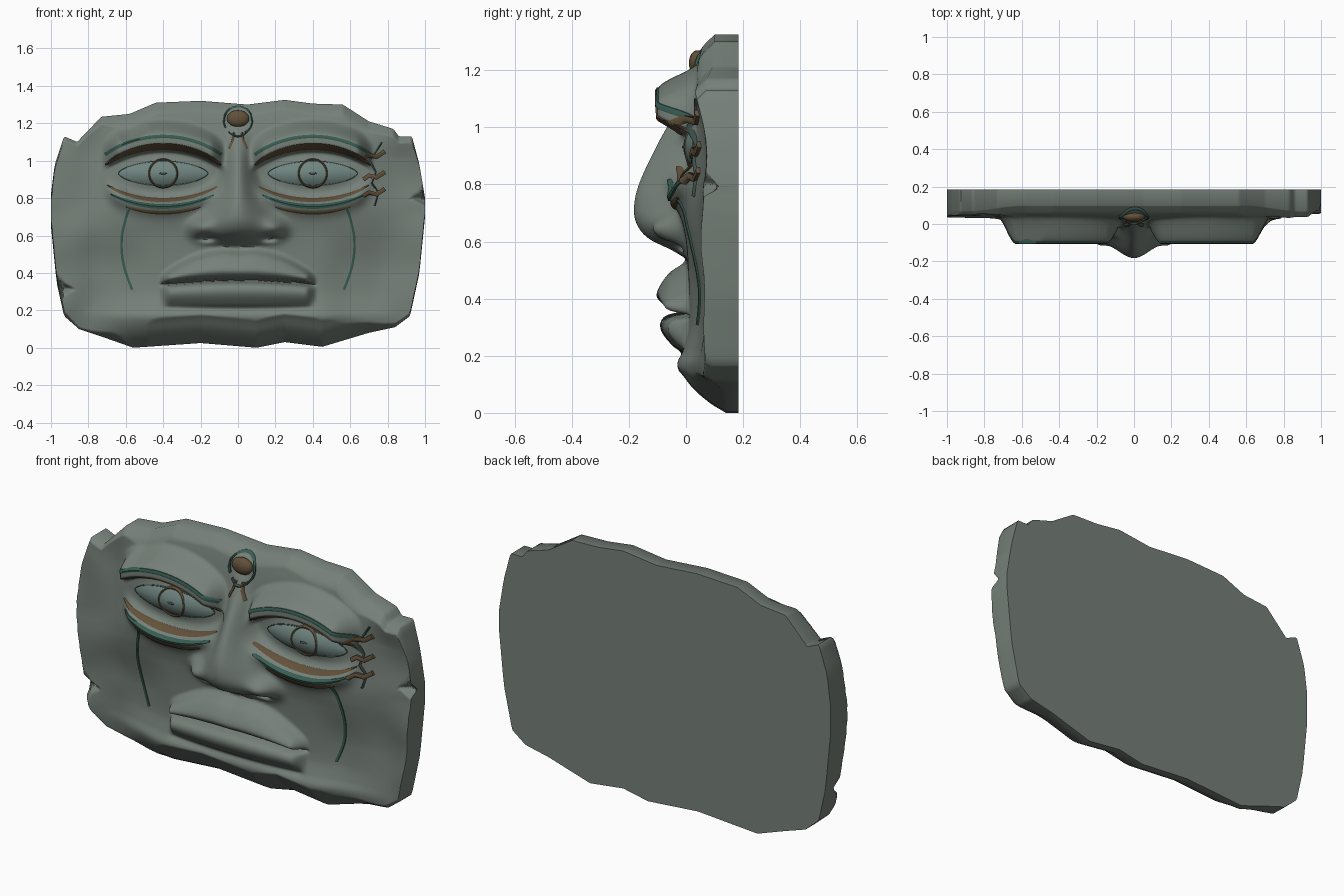
import bpy, bmesh, math
from mathutils import noise, Vector

if "Cube" in bpy.data.objects:
    bpy.data.objects.remove(bpy.data.objects["Cube"])

def mat(name, rgb):
    m = bpy.data.materials.new(name)
    m.diffuse_color = (*rgb, 1)
    m.use_nodes = True
    m.node_tree.nodes["Principled BSDF"].inputs["Base Color"].default_value = m.diffuse_color
    return m

STONE = mat("stone", (.18, .215, .19))
GREEN = mat("green_inlay", (.04, .11, .085))
BROWN = mat("bronze_inlay", (.12, .082, .042))
EYE = mat("eye_glaze", (.16, .235, .215))
DARK = mat("dark_line", (.05, .085, .075))

def ss(a, b, v):
    t = min(1, max(0, (v - a) / (b - a)))
    return t * t * (3 - 2 * t)

def interp(pts, v):
    if v <= pts[0][0]:
        return pts[0][1]
    for (a, p), (b, q) in zip(pts, pts[1:]):
        if v <= b:
            return p + (q - p) * (v - a) / (b - a)
    return pts[-1][1]

def spline(pts, v):
    """smooth curve through the profile points"""
    n = len(pts)
    v = min(max(v, pts[0][0]), pts[-1][0])
    i = next(k for k in range(n - 1) if v <= pts[k + 1][0])
    def slope(k):
        (a, p), (b, q) = pts[max(k - 1, 0)], pts[min(k + 1, n - 1)]
        return (q - p) / (b - a)
    (a, p), (b, q) = pts[i], pts[i + 1]
    h = b - a
    t = (v - a) / h
    return (p * (1 + 2 * t) * (1 - t) ** 2 + q * t * t * (3 - 2 * t)
            + h * slope(i) * t * (1 - t) ** 2 - h * slope(i + 1) * t * t * (1 - t))

# broken outline of the slab
TOP = [(-1, .82), (-.98, .98), (-.93, 1.13), (-.86, 1.1), (-.73, 1.235), (-.58, 1.25), (-.44, 1.31), (-.2, 1.32),
       (.05, 1.3), (.25, 1.325), (.4, 1.305), (.56, 1.3), (.7, 1.21), (.83, 1.17), (.86, 1.13), (.93, 1.13),
       (.97, .98), (1, .8)]
BOT = [(-1, .65), (-.97, .35), (-.93, .17), (-.85, .1), (-.73, .06), (-.56, 0), (-.2, .025), (.1, 0), (.25, .03),
       (.45, .005), (.7, .08), (.84, .11), (.92, .17), (.97, .4), (1, .7)]
# depth profiles along z
BASE = [(0, .14), (.03, .09), (.07, .035), (.12, -.01), (.17, -.03), (.22, -.01), (.3, .01), (.45, .01), (.6, 0),
        (.74, -.02), (.95, .01), (1.1, .02), (1.22, .04), (1.33, .07)]
RIDGE = [(.54, 0), (.57, -.05), (.61, -.13), (.66, -.172), (.72, -.182), (.8, -.165), (.93, -.105), (1.03, -.05),
         (1.1, -.01), (1.18, .03)]
NOSE_W = [(.54, .27), (.6, .31), (.66, .3), (.73, .23), (.82, .16), (.95, .11), (1.1, .08)]
UPPER = [(0, .03), (.06, -.05), (.16, -.09), (.3, -.103), (.55, -.08), (.8, -.04), (1, -.01)]
LOWER = [(0, .03), (.08, -.055), (.22, -.087), (.45, -.085), (.75, -.045), (1, 0)]

def arcs(a):
    k = max(0, 1 - ((a - .4) / .33) ** 2) ** .8
    return .95 + .12 * k, .865 - .105 * k

def surf(x, z):
    """front depth (y) of the carved face"""
    a = abs(x)
    w = ss(.45, .95, a)
    y = spline(BASE, z) * (1 - w) + .055 * w
    y += .03 * ss(.4, .62, a) * ss(.66, .4, z) * ss(1, .75, a)
    y += .04 * ss(.6, .9, a) * noise.noise(Vector((x * 4, 2.3, z * 4)))
    # eye socket, eyeball swell, lower lid and hood
    upper, low = arcs(a)
    d = math.hypot((a - .4) / .32, (z - .92) / .15)
    y += (.03 - y) * ss(1.15, .75, d)
    d = math.hypot((a - .4) / .29, (z - .93) / .11)
    y -= .03 * ss(1, 0, d)
    win = ss(.73, .63, a) * ss(.05, .15, a)
    y -= .04 * win * math.exp(-((z - low) / .05) ** 2)
    hood = ss(upper - .03, upper + .025, z) * ss(upper + .16, upper + .06, z)
    y += (-.1 - y) * hood * win
    # nose, wings and nostrils
    if .53 < z < 1.18:
        p = 1 - ss(.0, 1, a / spline(NOSE_W, z))
        y = min(y, y + (spline(RIDGE, z) - y) * p)
        y -= .055 * math.exp(-((a - .2) / .06) ** 2 - ((z - .64) / .05) ** 2)
        y += .05 * math.exp(-((a - .165) / .04) ** 2 - ((z - .585) / .014) ** 2)
    # lips
    edge = ss(.425, .36, a)
    crease = .36 - .02 * (a / .4) ** 2
    peak = spline([(0, .545), (.1, .55), (.25, .51), (.43, .41)], a)
    fall = .035 * (a / .4) ** 2
    if crease <= z <= peak:
        y += (spline(UPPER, (z - crease) / (peak - crease)) + fall - y) * edge * ss(peak, peak - .06, z)
    elif .19 < z < crease:
        y += (spline(LOWER, (crease - z) / (crease - .19)) + fall - y) * edge * ss(.19, .235, z)
    # worn top and bottom edges, two chips in the sides
    low_d, top_d = z - interp(BOT, x), interp(TOP, x) - z
    if low_d < .2:
        worn = spline([(0, .14), (.03, .09), (.08, .03), (.16, -.04), (.2, -.12)], low_d)
        y = max(y, worn - .05 * ss(.6, .9, a))
    if top_d < .16:
        y = max(y, spline([(0, .1), (.04, .06), (.09, .02), (.16, -.12)], top_d) - .03 * ss(.6, .9, a))
    for cx, cz, s in ((-.86, .315, -1), (.91, .8, 1)):
        t = (x - cx) * s
        y += .05 * ss(0, .04, t * .55 - abs(z - cz))
    return min(y, .16)

def finish(bm, name, m, angle=40):
    bmesh.ops.recalc_face_normals(bm, faces=bm.faces)
    me = bpy.data.meshes.new(name)
    bm.to_mesh(me)
    bm.free()
    ob = bpy.data.objects.new(name, me)
    bpy.context.collection.objects.link(ob)
    me.materials.append(m)
    bpy.ops.object.select_all(action='DESELECT')
    ob.select_set(True)
    bpy.context.view_layer.objects.active = ob
    bpy.ops.object.shade_smooth_by_angle(angle=math.radians(angle))
    return ob

# carved slab
NX, NZ = 240, 170
bm = bmesh.new()
g = []
for i in range(NX + 1):
    x = -1 + 2 * i / NX
    b, t = interp(BOT, x), interp(TOP, x)
    g.append([bm.verts.new((x, surf(x, b + (t - b) * j / NZ), b + (t - b) * j / NZ)) for j in range(NZ + 1)])
for i in range(NX):
    for j in range(NZ):
        bm.faces.new((g[i][j], g[i + 1][j], g[i + 1][j + 1], g[i][j + 1]))
rim = [c[0] for c in g] + g[-1][1:] + [c[-1] for c in g[-2::-1]] + g[0][-2:0:-1]
back = [bm.verts.new((v.co.x, .184, v.co.z)) for v in rim]
for k in range(len(rim)):
    n = (k + 1) % len(rim)
    bm.faces.new((rim[k], back[k], back[n], rim[n]))
bm.faces.new(back)
finish(bm, "face_slab", STONE, 62)

def strip(name, pts, width, m, lift=.012, taper=False, closed=False):
    """inlaid band that follows the carved surface along an (x, z) path"""
    bm = bmesh.new()
    n = len(pts)
    rows = []
    for i, (x, z) in enumerate(pts):
        p, q = (pts[i - 1], pts[(i + 1) % n]) if closed else (pts[max(i - 1, 0)], pts[min(i + 1, n - 1)])
        dx, dz = q[0] - p[0], q[1] - p[1]
        l = math.hypot(dx, dz)
        w = width / 2 * (.25 + .75 * max(0, math.sin(math.pi * i / (n - 1))) ** .5 if taper else 1)
        ox, oz = -dz / l * w, dx / l * w
        front = [(x + ox * s, z + oz * s) for s in (-1, 0, 1)]
        row = [bm.verts.new((u, surf(u, v) - lift * (1 if k == 1 else .7), v)) for k, (u, v) in enumerate(front)]
        row += [bm.verts.new((u, surf(u, v) + .01, v)) for u, v in (front[2], front[0])]
        rows.append(row)
    for i in range(n if closed else n - 1):
        a, b = rows[i], rows[(i + 1) % n]
        for k in range(5):
            bm.faces.new((a[k], a[(k + 1) % 5], b[(k + 1) % 5], b[k]))
    if not closed:
        bm.faces.new(rows[0])
        bm.faces.new(rows[-1])
    return finish(bm, name, m, 50)

def dome(name, loc, scale, m):
    bm = bmesh.new()
    bmesh.ops.create_uvsphere(bm, u_segments=32, v_segments=16, radius=1)
    for v in bm.verts:
        v.co = Vector(loc) + Vector([c * s for c, s in zip(v.co, scale)])
    return finish(bm, name, m)

def circle(cx, cz, r, a0=0, a1=360, n=40):
    return [(cx + r * math.cos(math.radians(a0 + (a1 - a0) * i / n)),
             cz + r * math.sin(math.radians(a0 + (a1 - a0) * i / n))) for i in range(n + 1)]

# eyes, lid bands and cheek lines, left and right
for side, s in (("right", 1), ("left", -1)):
    def arc(which, off, a0=.09, a1=.71, n=48):
        return [(s * a, arcs(a)[which] + off) for a in (a0 + (a1 - a0) * i / n for i in range(n + 1))]
    strip(side + "_upper_green_band", arc(0, .06), .018, GREEN, .008)
    strip(side + "_upper_bronze_band", arc(0, .005), .036, BROWN, .012, True)
    strip(side + "_lower_bronze_band", arc(1, .03, .11, .7), .022, BROWN, .01, True)
    strip(side + "_lower_green_band", arc(1, -.005, .13, .68), .026, GREEN, .01, True)
    strip(side + "_under_bronze_band", arc(1, -.038, .2, .6), .02, BROWN, .008, True)
    # pointed eye lens with rim
    lens = [(s * (.4 + .24 * math.cos(t)), .932 + .066 * math.sin(t) * abs(math.sin(t)) ** .25)
            for t in (2 * math.pi * i / 64 for i in range(64))]
    bm = bmesh.new()
    rings = [[bm.verts.new((s * .4 + (u - s * .4) * f, surf(s * .4 + (u - s * .4) * f, .932 + (v - .932) * f)
                            - .009 * (1 - f ** 4) - .001, .932 + (v - .932) * f)) for u, v in lens]
             for f in (1, .9, .75, .5, .25, .05)]
    for p, q in zip(rings, rings[1:]):
        for k in range(64):
            bm.faces.new((p[k], p[(k + 1) % 64], q[(k + 1) % 64], q[k]))
    bm.faces.new(rings[-1])
    finish(bm, side + "_eye", EYE)
    strip(side + "_eye_rim", lens, .005, DARK, .004, closed=True)
    strip(side + "_iris_ring", circle(s * .4, .932, .075)[:-1], .01, BROWN, .013, closed=True)
    dome(side + "_pupil", (s * .4, surf(s * .4, .932) - .009, .932), (.02, .005, .006), DARK)
    cheek = [(.31, .565), (.36, .585), (.43, .608), (.52, .622), (.6, .62), (.68, .603), (.75, .58)]
    strip(side + "_cheek_line", [(s * spline(cheek, z), z) for z in (.31 + .44 * i / 24 for i in range(25))],
          .013, GREEN, .008)

# forehead ornament
dome("forehead_bead", (0, surf(0, 1.22), 1.225), (.06, .03, .045), BROWN)
strip("forehead_ring", circle(0, 1.215, .075, -60, 210), .01, GREEN)
strip("forehead_hook", circle(0, 1.19, .06, 215, 325), .01, DARK)
for s in (-1, 1):
    strip("forehead_prong", [(s * .02, 1.15), (s * .028, 1.11), (s * .048, 1.065)], .012, BROWN)

# temple twig with cross bars
strip("temple_twig", [(.77, 1.1), (.73, 1.04), (.705, 1.0), (.735, .94), (.715, .88), (.75, .83), (.73, .76)],
      .01, DARK, .01)
for z in (1.02, .91, .82):
    strip("temple_bar", [(.67, z - .01), (.7, z + .01), (.74, z), (.785, z + .03)], .024, BROWN, .016)
